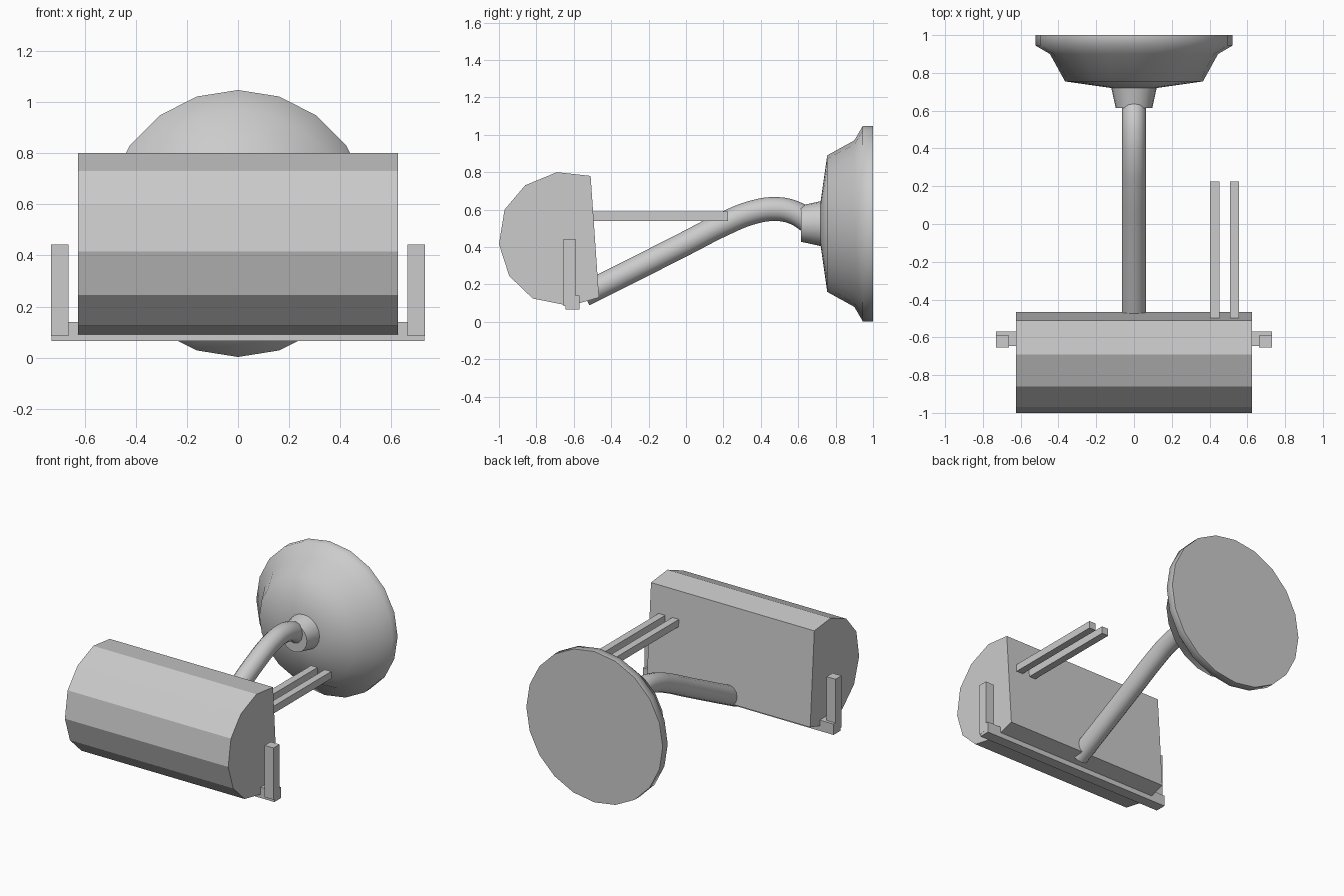
import bpy, bmesh, math
from mathutils import Vector, Matrix

default = bpy.data.objects.get("Cube")
if default:
    bpy.data.objects.remove(default)

grey = bpy.data.materials.new("plain_grey")
grey.use_nodes = True
grey.diffuse_color = (0.6, 0.6, 0.6, 1)
grey.node_tree.nodes["Principled BSDF"].inputs["Base Color"].default_value = (0.6, 0.6, 0.6, 1)


def finish(name, bm):
    bmesh.ops.recalc_face_normals(bm, faces=bm.faces)
    mesh = bpy.data.meshes.new(name)
    bm.to_mesh(mesh)
    bm.free()
    mesh.materials.append(grey)
    obj = bpy.data.objects.new(name, mesh)
    bpy.context.collection.objects.link(obj)
    return obj


def box(name, low, high):
    low, high = Vector(low), Vector(high)
    bm = bmesh.new()
    bmesh.ops.create_cube(bm, size=1, matrix=Matrix.Translation((low + high) / 2)
                          @ Matrix.Diagonal((*(high - low), 1)))
    return finish(name, bm)


def smooth(obj, angle):
    bpy.ops.object.select_all(action="DESELECT")
    obj.select_set(True)
    bpy.context.view_layer.objects.active = obj
    bpy.ops.object.shade_smooth_by_angle(angle=math.radians(angle))


# Mirror housing: side profile (y, z) extruded across x
profile = [(-1, .415), (-.97, .60), (-.86, .73), (-.69, .80), (-.51, .78),
           (-.465, .13), (-.62, .085), (-.82, .125), (-.945, .245)]
bm = bmesh.new()
side = bm.faces.new([bm.verts.new((-.625, y, z)) for y, z in profile])
grown = bmesh.ops.extrude_face_region(bm, geom=[side], use_keep_orig=True)
bmesh.ops.translate(bm, vec=(1.25, 0, 0),
                    verts=[v for v in grown["geom"] if isinstance(v, bmesh.types.BMVert)])
finish("mirror_housing", bm)

# Crossbar below the housing with an upright at each end
box("lower_crossbar", (-.73, -.645, .065), (.73, -.57, .14))
for label, sign in (("left", 1), ("right", -1)):
    a, b = sorted((.663 * sign, .731 * sign))
    box(label + "_upright", (a, -.655, .085), (b, -.59, .443))

# Two control rods
for label, x in (("inner", .402), ("outer", .507)):
    box(label + "_control_rod", (x, -.5, .54), (x + .05, .225, .59))

# Mounting base: stepped profile (radius, y) turned around the y axis
centre = .525
bm = bmesh.new()
rings = []
for r, y in [(.522, 1), (.522, .945), (.445, .90), (.365, .755), (.12, .72), (.097, .615)]:
    turn = [math.tau * i / 20 for i in range(20)]
    rings.append([bm.verts.new((r * math.sin(t), y, centre + r * math.cos(t))) for t in turn])
for one, two in zip(rings, rings[1:]):
    for i in range(20):
        j = (i + 1) % 20
        bm.faces.new((one[i], one[j], two[j], two[i]))
bm.faces.new(rings[0])
bm.faces.new(rings[-1])
smooth(finish("mounting_base", bm), 65)

# Curved support arm
path = [(-.545, .145), (-.3, .268), (0, .42), (.2, .522), (.35, .583),
        (.48, .603), (.58, .583), (.68, .52)]
curve = bpy.data.curves.new("support_arm", "CURVE")
curve.dimensions = "3D"
curve.bevel_depth = .064
curve.bevel_resolution = 4
curve.resolution_u = 5
curve.use_fill_caps = True
spline = curve.splines.new("BEZIER")
spline.bezier_points.add(len(path) - 1)
for point, (y, z) in zip(spline.bezier_points, path):
    point.co = (0, y, z)
    point.handle_left_type = point.handle_right_type = "AUTO"
curve.materials.append(grey)
arm = bpy.data.objects.new("support_arm", curve)
bpy.context.collection.objects.link(arm)
bpy.ops.object.select_all(action="DESELECT")
arm.select_set(True)
bpy.context.view_layer.objects.active = arm
bpy.ops.object.convert(target="MESH")
smooth(bpy.context.view_layer.objects.active, 50)
